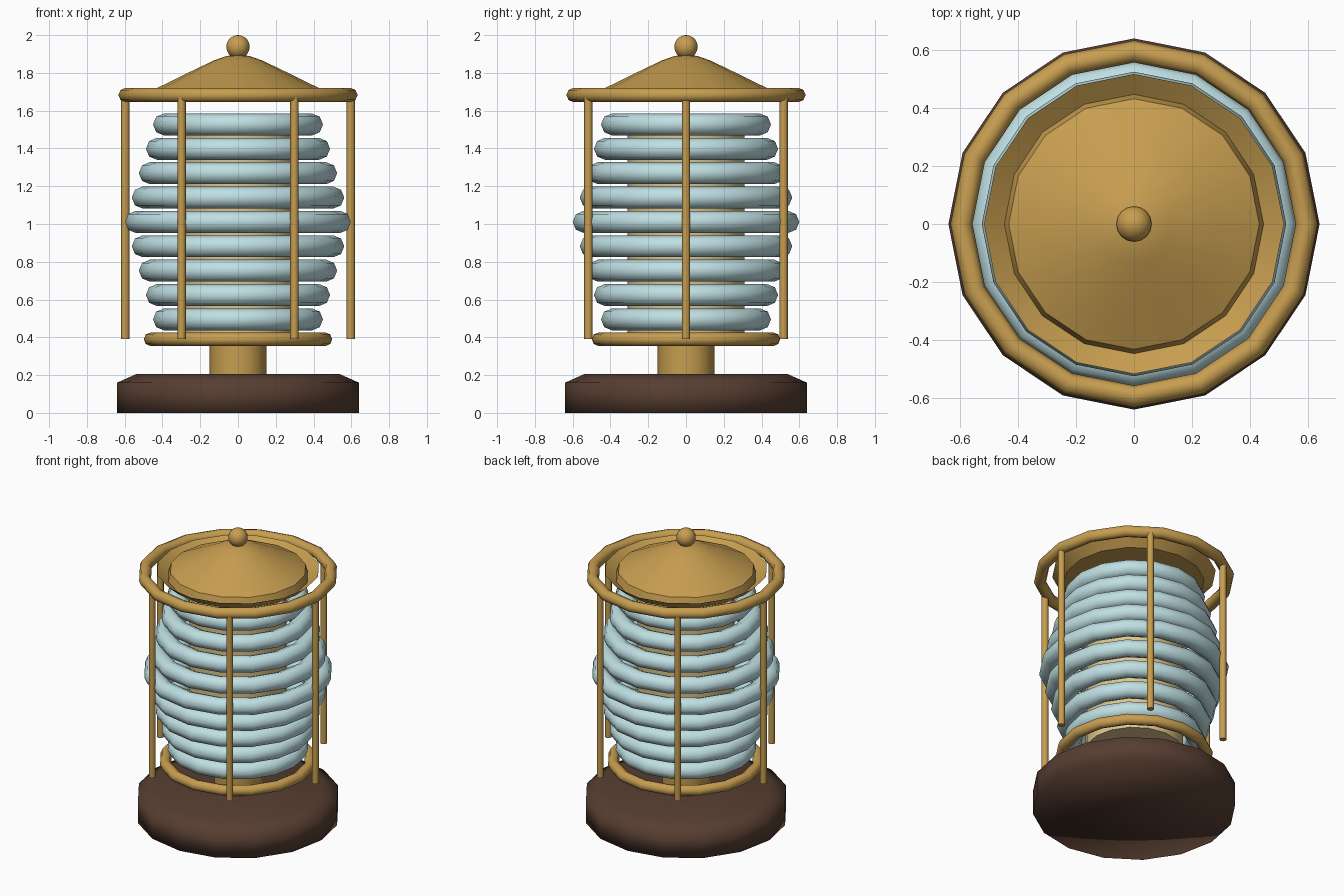
import bpy, bmesh, math
from mathutils import Matrix

SIDES = 16

cube = bpy.data.objects.get("Cube")
if cube:
    bpy.data.objects.remove(cube, do_unlink=True)


def material(name, rgb):
    mat = bpy.data.materials.new(name)
    mat.use_nodes = True
    colour = (*rgb, 1.0)
    mat.diffuse_color = colour
    mat.node_tree.nodes["Principled BSDF"].inputs["Base Color"].default_value = colour
    return mat


brass = material("brass", (0.57, 0.34, 0.08))
wood = material("dark_wood", (0.095, 0.048, 0.031))
glass = material("pale_blue_glass", (0.52, 0.74, 0.77))
cream = material("warm_cream", (0.72, 0.56, 0.27))


def finish(name, bm, mat, sharp_angle=None):
    bmesh.ops.recalc_face_normals(bm, faces=bm.faces)
    mesh = bpy.data.meshes.new(name)
    bm.to_mesh(mesh)
    bm.free()
    mesh.materials.append(mat)
    obj = bpy.data.objects.new(name, mesh)
    bpy.context.collection.objects.link(obj)
    bpy.ops.object.select_all(action="DESELECT")
    obj.select_set(True)
    bpy.context.view_layer.objects.active = obj
    if sharp_angle:
        bpy.ops.object.shade_smooth_by_angle(angle=math.radians(sharp_angle))
    else:
        bpy.ops.object.shade_smooth()
    return obj


def lathe(name, profile, mat, sharp_angle=None, sides=SIDES, closed=False):
    """Revolve (radius, height) points about the vertical axis."""
    bm = bmesh.new()
    verts = [bm.verts.new((r, 0, z)) for r, z in profile]
    pairs = list(zip(verts, verts[1:]))
    if closed:
        pairs.append((verts[-1], verts[0]))
    edges = [bm.edges.new(pair) for pair in pairs]
    bmesh.ops.spin(bm, geom=verts + edges, axis=(0, 0, 1), cent=(0, 0, 0),
                   angle=math.tau, steps=SIDES if sides is None else sides)
    bmesh.ops.remove_doubles(bm, verts=bm.verts, dist=0.0005)
    return finish(name, bm, mat, sharp_angle)


def ring(name, major, minor, z, mat):
    steps = [math.tau * i / 8 for i in range(8)]
    profile = [(major + minor * math.cos(a), z + minor * math.sin(a)) for a in steps]
    return lathe(name, profile, mat, closed=True)


# Wooden base with a chamfered top, then the neck and inner core
lathe("base", [(0, 0), (0.64, 0), (0.64, 0.16), (0.54, 0.205), (0, 0.205)], wood)
lathe("neck", [(0, 0.19), (0.15, 0.19), (0.15, 0.43), (0, 0.43)], brass, 50)
lathe("core", [(0, 0.42), (0.31, 0.42), (0.31, 1.54), (0, 1.54)], cream, 50)

# Stacked glass rings, widest in the middle
for i in range(9):
    major = 0.542 - 0.0375 * abs(i - 4)
    ring(f"glass_ring_{i + 1}", major, 0.058, 0.495 + 0.129 * i, glass)

# Cage: lower and upper hoops joined by six bars
ring("lower_hoop", 0.463, 0.036, 0.39, brass)
ring("upper_hoop", 0.595, 0.038, 1.683, brass)
for i in range(6):
    a = math.tau * i / 6
    bm = bmesh.new()
    bmesh.ops.create_cone(bm, cap_ends=True, segments=8, radius1=0.022, radius2=0.022,
                          depth=1.29, matrix=Matrix.Translation(
                              (0.597 * math.cos(a), 0.597 * math.sin(a), 1.035)))
    finish(f"cage_bar_{i + 1}", bm, brass, 50)

# Conical roof set in a shallow flared dish
lathe("roof", [(0, 1.652), (0.445, 1.652), (0.517, 1.715), (0.447, 1.665),
               (0.432, 1.718), (0.28, 1.793), (0.13, 1.865), (0.06, 1.89), (0, 1.895)],
      brass, 40)

# Ball finial
bm = bmesh.new()
bmesh.ops.create_uvsphere(bm, u_segments=16, v_segments=10, radius=0.062,
                          matrix=Matrix.Translation((0, 0, 1.938)))
finish("finial", bm, brass)
